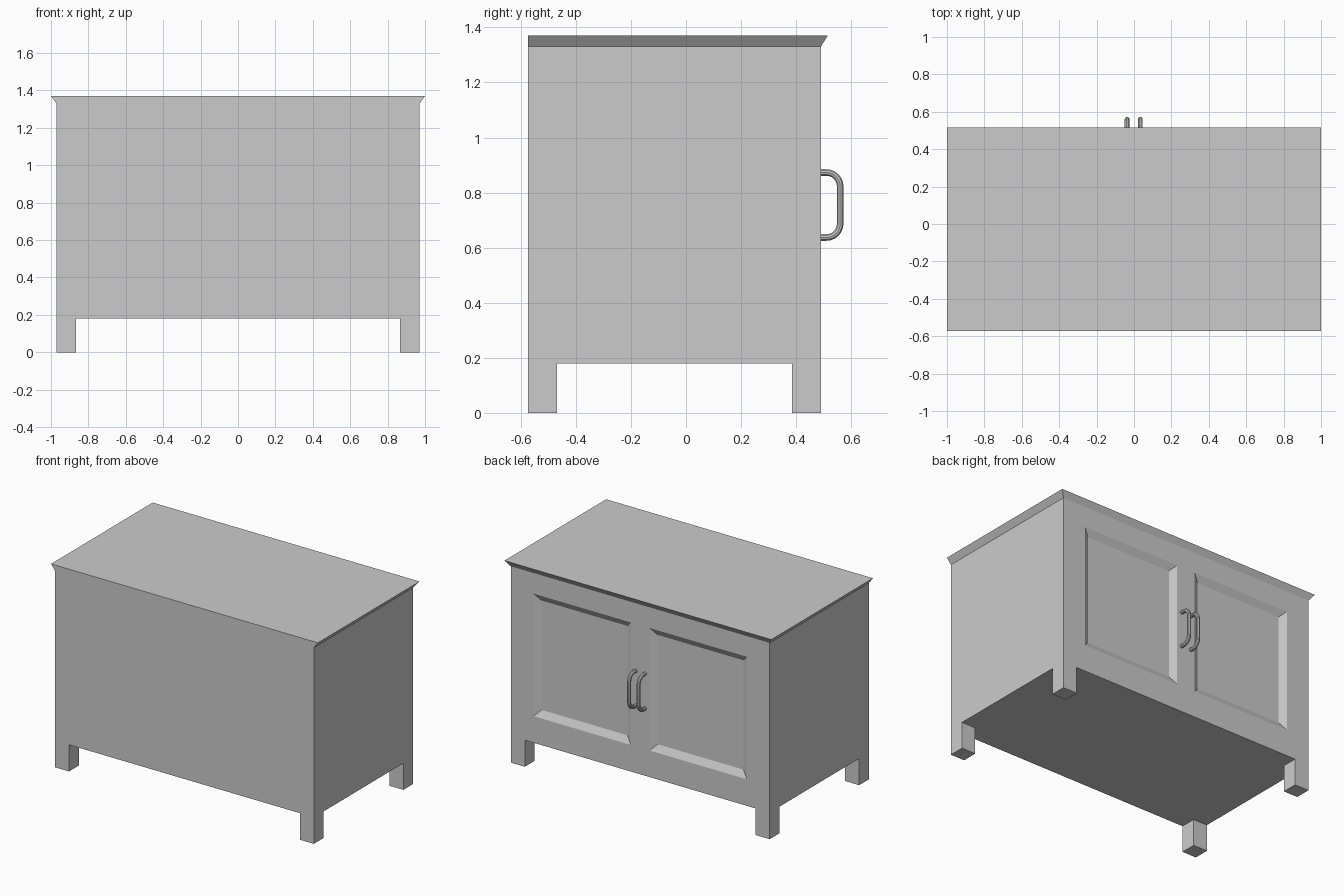
import bpy, bmesh
from math import sin, cos, pi
from mathutils import Vector

if "Cube" in bpy.data.objects:
    bpy.data.objects.remove(bpy.data.objects["Cube"])

X, Y0, Y1 = 0.97, -0.573, 0.49          # carcass extents
Z0, Z1, TOP = 0.18, 1.33, 1.37          # underside, cornice start, top
LEG = 0.105


def new_object(name, data):
    ob = bpy.data.objects.new(name, data)
    bpy.context.collection.objects.link(ob)
    return ob


# Cabinet body: one box, cut where legs, doors and cornice begin
bm = bmesh.new()
bmesh.ops.create_cube(bm, size=1)
for v in bm.verts:
    v.co = ((X if v.co.x > 0 else -X), (Y1 if v.co.y > 0 else Y0),
            (TOP if v.co.z > 0 else Z0))
cuts = [(0, s * x) for s in (-1, 1) for x in (0.07, 0.80, X - LEG)]
cuts += [(1, Y0 + LEG), (1, Y1 - LEG), (2, 0.36), (2, 1.19), (2, Z1)]
for axis, pos in cuts:
    n = Vector((0, 0, 0))
    n[axis] = 1
    bmesh.ops.bisect_plane(bm, geom=bm.verts[:] + bm.edges[:] + bm.faces[:],
                           plane_co=n * pos, plane_no=n)
bm.normal_update()

# Flared cornice, flush on the wall side
for v in bm.verts:
    if v.co.z > TOP - 0.001:
        if abs(v.co.x) > X - 0.001:
            v.co.x *= 1 / X
        if v.co.y > Y1 - 0.001:
            v.co.y = 0.515

# Sunken door panels with sloping edges
doors, corners = [], []
for f in bm.faces:
    c = f.calc_center_median()
    if c.y > Y1 - 0.001 and 0.07 < abs(c.x) < 0.80 and 0.36 < c.z < 1.19:
        doors.append(f)
    if c.z < Z0 + 0.001 and abs(c.x) > X - LEG and not (Y0 + LEG < c.y < Y1 - LEG):
        corners.append(f)
bmesh.ops.inset_individual(bm, faces=doors, thickness=0.063, depth=-0.025)

# Four legs drawn down from the underside corners
legs = bmesh.ops.extrude_discrete_faces(bm, faces=corners)["faces"]
bmesh.ops.translate(bm, verts=list({v for f in legs for v in f.verts}),
                    vec=(0, 0, -Z0))
bmesh.ops.recalc_face_normals(bm, faces=bm.faces[:])
mesh = bpy.data.meshes.new("cabinet_body")
bm.to_mesh(mesh)
bm.free()
new_object("cabinet_body", mesh)


# Bent tube handles
def handle(name, x, r=0.0125, bend=0.05, ya=0.485, yb=0.56, za=0.637, zb=0.873):
    pts = [(x, ya, za)]
    for zc, start in ((za + bend, -pi / 2), (zb - bend, 0)):
        for i in range(7):
            a = start + i * pi / 12
            pts.append((x, yb - bend + bend * cos(a), zc + bend * sin(a)))
    pts.append((x, ya, zb))
    cu = bpy.data.curves.new(name, 'CURVE')
    cu.dimensions = '3D'
    cu.bevel_depth, cu.bevel_resolution, cu.use_fill_caps = r, 3, True
    sp = cu.splines.new('POLY')
    sp.points.add(len(pts) - 1)
    for p, co in zip(sp.points, pts):
        p.co = (*co, 1)
    ob = new_object(name, cu)
    bpy.ops.object.select_all(action='DESELECT')
    ob.select_set(True)
    bpy.context.view_layer.objects.active = ob
    bpy.ops.object.convert(target='MESH')
    bpy.ops.object.shade_smooth_by_angle()


handle("left_door_handle", 0.034)
handle("right_door_handle", -0.037)
